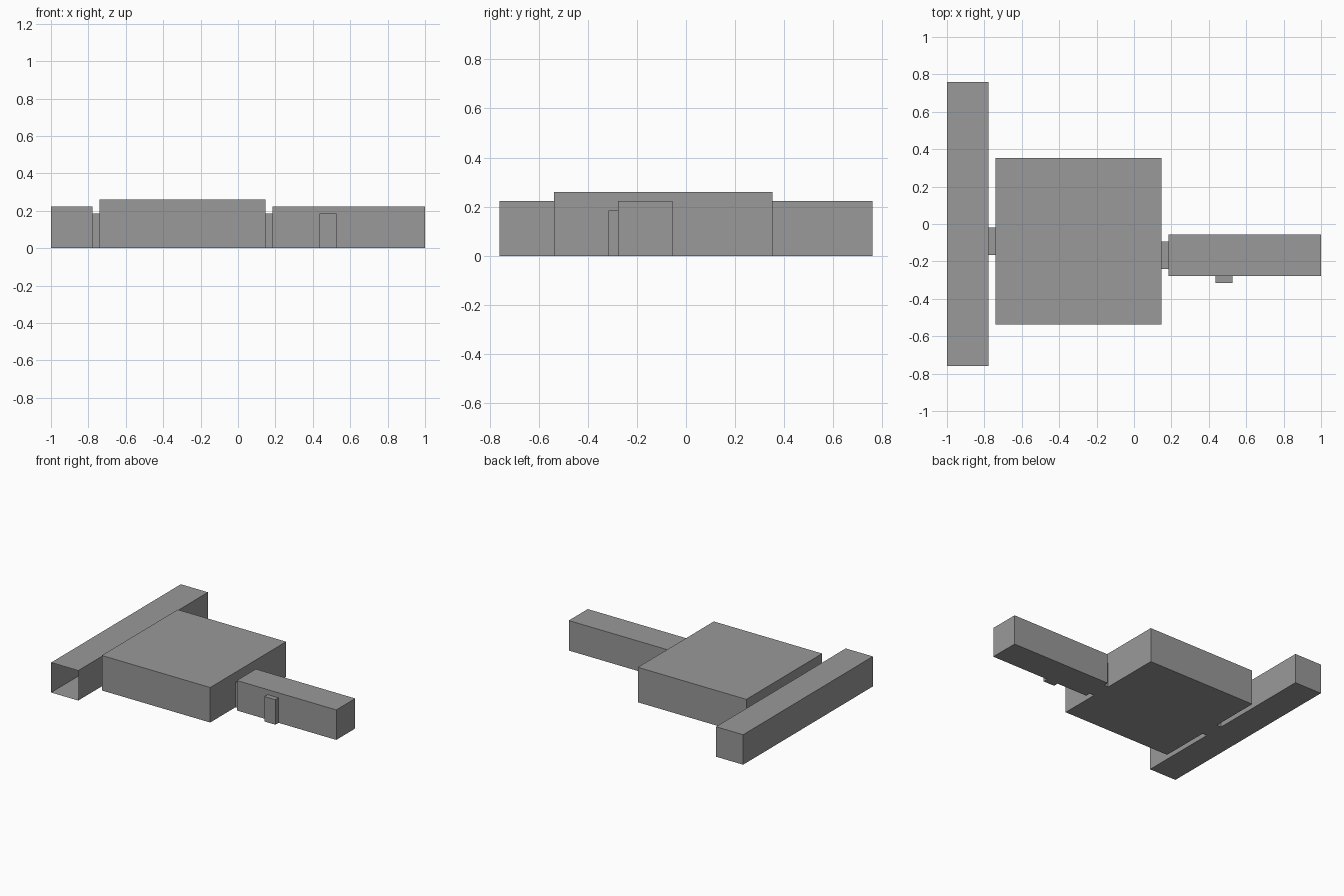
import bpy, bmesh
from mathutils import Vector

if "Cube" in bpy.data.objects:
    bpy.data.objects.remove(bpy.data.objects["Cube"])

U = 2 / 54  # the plan sits on a grid of 54 units along x
ORIGIN = Vector((-1.0, -20.5 * U, 0.0))

grey = bpy.data.materials.new("plain_grey")
grey.diffuse_color = (0.32, 0.32, 0.32, 1)
grey.use_nodes = True
grey.node_tree.nodes["Principled BSDF"].inputs["Base Color"].default_value = grey.diffuse_color


def block(name, x0, x1, y0, y1, height, open_side=None):
    """Box standing on the ground, in grid units; open_side drops one face."""
    bm = bmesh.new()
    bmesh.ops.create_cube(bm, size=1)
    if open_side:
        gone = [f for f in bm.faces if f.normal.dot(Vector(open_side)) > 0.9]
        bmesh.ops.delete(bm, geom=gone, context='FACES')
    for v in bm.verts:
        grid = Vector((x0 + (v.co.x + 0.5) * (x1 - x0),
                       y0 + (v.co.y + 0.5) * (y1 - y0),
                       (v.co.z + 0.5) * height))
        v.co = grid * U + ORIGIN
    mesh = bpy.data.meshes.new(name)
    bm.to_mesh(mesh)
    bm.free()
    mesh.materials.append(grey)
    obj = bpy.data.objects.new(name, mesh)
    bpy.context.collection.objects.link(obj)
    return obj


# Rooms; the long corridor is an open-ended shell at the front
block("long_corridor", 0, 6, 0, 41, 6, open_side=(0, -1, 0))
block("main_hall", 7, 31, 6, 30, 7)
block("side_corridor", 32, 54, 13, 19, 6)

# Doorways joining the rooms, and the outside door
block("left_doorway", 6, 7, 16, 20, 5)
block("right_doorway", 31, 32, 14, 18, 5)
block("outer_door", 38.77, 41.23, 12, 13, 5)
